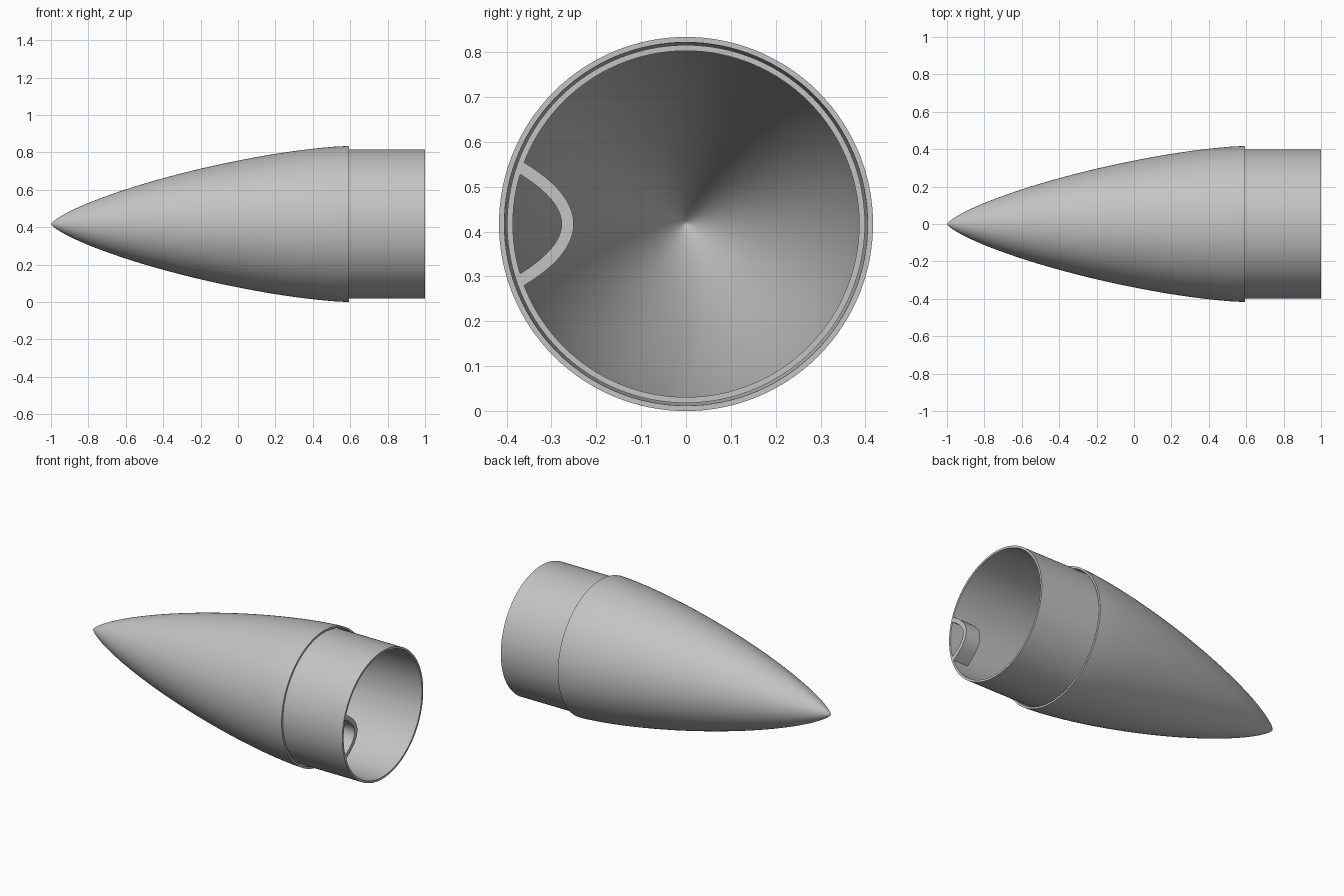
import bpy, bmesh, math
from mathutils import Vector

cube = bpy.data.objects.get("Cube")
if cube:
    bpy.data.objects.remove(cube, do_unlink=True)

R = 0.417            # largest radius, also the height of the axis
TIP, RIM, END = -1.0, 0.593, 1.0
WALL = 0.012

grey = bpy.data.materials.new("light grey plastic")
grey.use_nodes = True
colour = (0.55, 0.55, 0.55, 1)
grey.diffuse_color = colour
grey.node_tree.nodes["Principled BSDF"].inputs["Base Color"].default_value = colour


def finish(bm, name):
    bmesh.ops.remove_doubles(bm, verts=bm.verts, dist=1e-5)
    bmesh.ops.recalc_face_normals(bm, faces=bm.faces)
    mesh = bpy.data.meshes.new(name)
    bm.to_mesh(mesh)
    bm.free()
    obj = bpy.data.objects.new(name, mesh)
    obj.location.z = R
    mesh.materials.append(grey)
    bpy.context.collection.objects.link(obj)
    bpy.ops.object.select_all(action='DESELECT')
    obj.select_set(True)
    bpy.context.view_layer.objects.active = obj
    bpy.ops.object.shade_smooth_by_angle(angle=math.radians(30))
    return obj


def lathe(name, profile, closed, steps=128):
    """Spin (x, radius) points around the x axis."""
    bm = bmesh.new()
    verts = [bm.verts.new((x, 0, r)) for x, r in profile]
    edges = [bm.edges.new(pair) for pair in zip(verts, verts[1:])]
    if closed:
        edges.append(bm.edges.new((verts[-1], verts[0])))
    bmesh.ops.spin(bm, geom=verts + edges, cent=(0, 0, 0), axis=(1, 0, 0),
                   angle=math.tau, steps=steps, use_duplicate=False)
    return finish(bm, name)


def ogive(t, radius):
    """Low-drag nose curve, t from 0 at the tip to 1 at the base."""
    a = math.acos(max(-1, min(1, 1 - 2 * t)))
    return radius * math.sqrt(max(0, a - math.sin(2 * a) / 2) / math.pi)


# Nose shell: outer curve from tip to rim, then inner curve back to the axis
N = 48
ts = [(i / N) ** 1.6 for i in range(N + 1)]
outer = [(TIP + (RIM - TIP) * t, ogive(t, R)) for t in ts]
start = TIP + 0.04
inner = [(start + (RIM - start) * t, ogive(t, R - WALL)) for t in ts]
lathe("nose_shell", outer + inner[::-1], False)

# Shoulder: thin tube slid into the nose, leaving a narrow gap at the rim
lathe("shoulder_tube",
      [(0.4, 0.386), (0.4, 0.399), (END, 0.399), (END, 0.386)], True)

# Cord loop: arched strap on the inside wall at the open end
bm = bmesh.new()
HALF, BEND, SPAN, M = 0.0135, 6.6, 0.127, 40
rows = []
for i in range(M + 1):
    z = SPAN * (2 * i / M - 1)
    mid = Vector((END, -0.264 - BEND * z * z, z))
    normal = Vector((0, 1, 2 * BEND * z)).normalized() * HALF
    depth = Vector((-0.1, 0, 0))
    rows.append([bm.verts.new(p) for p in
                 (mid + normal, mid - normal,
                  mid - normal + depth, mid + normal + depth)])
for a, b in zip(rows, rows[1:]):
    for k in range(4):
        j = (k + 1) % 4
        bm.faces.new((a[k], a[j], b[j], b[k]))
bm.faces.new(rows[0])
bm.faces.new(rows[-1])
finish(bm, "cord_loop")
